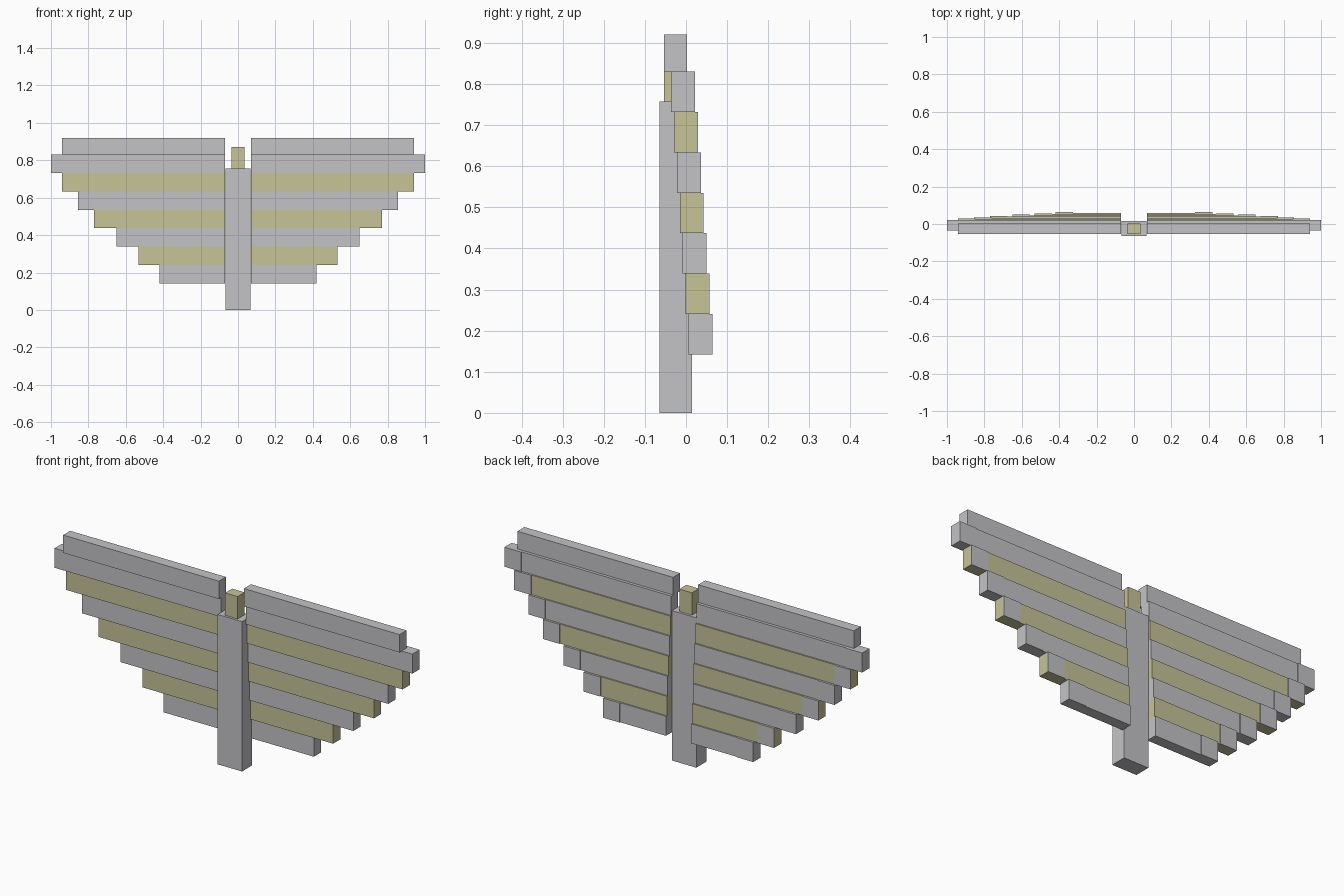
import bpy
from mathutils import Vector

cube = bpy.data.objects.get("Cube")
if cube:
    bpy.data.objects.remove(cube, do_unlink=True)


def make_material(name, rgb):
    mat = bpy.data.materials.new(name)
    mat.use_nodes = True
    colour = (*rgb, 1.0)
    mat.diffuse_color = colour
    mat.node_tree.nodes["Principled BSDF"].inputs["Base Color"].default_value = colour
    return mat


GREY = make_material("light grey", (0.55, 0.55, 0.57))
YELLOW = make_material("pale yellow", (0.57, 0.55, 0.31))


def box(name, x, y, z, mat):
    """Axis-aligned box from (low, high) pairs."""
    low, high = (Vector(c) for c in zip(x, y, z))
    bpy.ops.mesh.primitive_cube_add(size=1, location=(low + high) / 2)
    obj = bpy.context.object
    obj.name = name
    obj.scale = high - low
    bpy.ops.object.transform_apply(location=False, rotation=False, scale=True)
    obj.data.materials.append(mat)
    return obj


# Central post and the small block on top of it
box("post", (-0.068, 0.068), (-0.065, 0.015), (0, 0.757), GREY)
box("head_block", (-0.035, 0.035), (-0.053, 0.003), (0.757, 0.87), YELLOW)

INNER = 0.07      # gap beside the post
DEPTH = 0.054     # slat thickness
PLATE = 0.004     # end plate thickness
PITCH = 0.0985    # slat height
tips = [1.0, 0.94, 0.855, 0.77, 0.65, 0.532, 0.42]

for side, label in ((1, "left"), (-1, "right")):
    def span(a, b):
        return sorted((side * a, side * b))

    # Top rail
    box(f"{label}_top_rail", span(INNER, 0.94), (-0.053, 0.003), (0.83, 0.92), GREY)

    # Stepped slats, each a little further back, with a plate behind the tip
    for i, tip in enumerate(tips):
        top = 0.831 - i * PITCH
        front = -0.036 + i * 0.007
        back = front + DEPTH
        z = (top - PITCH, top)
        mat = YELLOW if i in (1, 3, 5) else GREY
        box(f"{label}_slat_{i + 1}", span(INNER, tip), (front, back), z, mat)
        box(f"{label}_end_plate_{i + 1}", span(tip - 0.093, tip),
            (back, back + PLATE), z, GREY)
